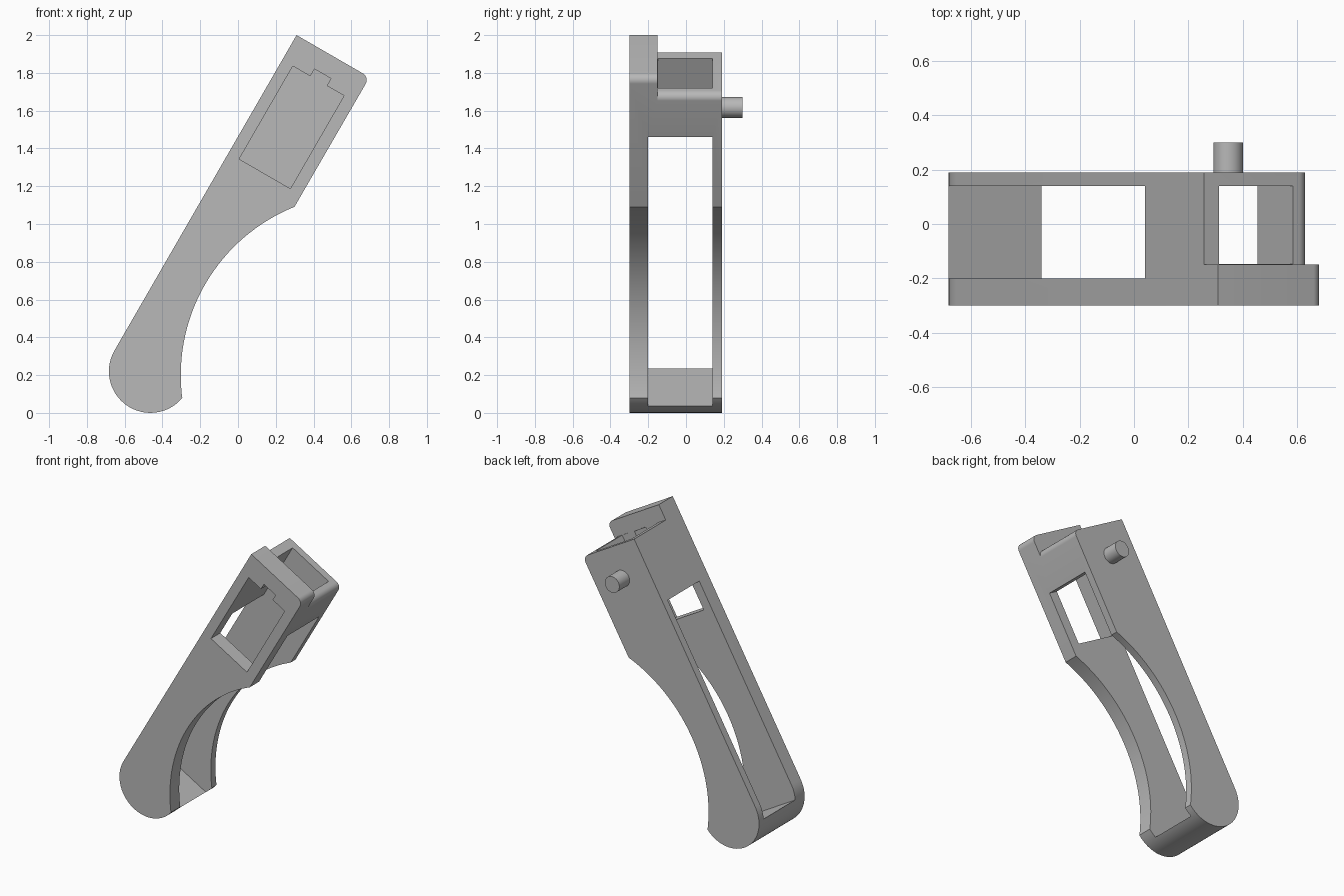
import bpy, bmesh, math

if "Cube" in bpy.data.objects:
    bpy.data.objects.remove(bpy.data.objects["Cube"], do_unlink=True)

grey = bpy.data.materials.new("plain grey")
grey.use_nodes = True
COLOUR = (0.48, 0.48, 0.48, 1)
grey.diffuse_color = COLOUR
grey.node_tree.nodes["Principled BSDF"].inputs["Base Color"].default_value = COLOUR

WIDTH, ROUND, STEP = 0.446, 0.04, -0.105
C, S = math.cos(math.radians(30)), 0.5


def tilt(u, v):
    """Point u along and v across the leaning handle, from its top corner."""
    return (0.31 + S * u + C * v, 2 + C * u - S * v)


def arc(centre, r, start, end, n):
    angles = [math.radians(start + (end - start) * i / n) for i in range(n + 1)]
    return [(centre[0] + r * math.cos(a), centre[1] + r * math.sin(a)) for a in angles]


def prism(name, outline, y0, y1):
    """Extrude an x-z outline from y0 to y1."""
    bm = bmesh.new()
    face = bm.faces.new([bm.verts.new((x, y0, z)) for x, z in outline])
    new = bmesh.ops.extrude_face_region(bm, geom=[face])["geom"]
    bmesh.ops.translate(bm, vec=(0, y1 - y0, 0),
                        verts=[g for g in new if isinstance(g, bmesh.types.BMVert)])
    bmesh.ops.recalc_face_normals(bm, faces=bm.faces)
    mesh = bpy.data.meshes.new(name)
    bm.to_mesh(mesh)
    bm.free()
    mesh.materials.append(grey)
    obj = bpy.data.objects.new(name, mesh)
    bpy.context.collection.objects.link(obj)
    return obj


def activate(obj):
    bpy.ops.object.select_all(action="DESELECT")
    obj.select_set(True)
    bpy.context.view_layer.objects.active = obj


def corner(top):
    """Rounded far corner of a top edge at height `top` along the handle."""
    return arc(tilt(top - ROUND, WIDTH - ROUND), ROUND, 60, -30, 8)


def cut(body, name, outline, y0, y1):
    cutter = prism(name, outline, y0, y1)
    cutter.hide_render = True
    mod = body.modifiers.new(name, "BOOLEAN")
    mod.operation, mod.solver, mod.object = "DIFFERENCE", "EXACT", cutter
    activate(body)
    bpy.ops.object.modifier_apply(modifier=name)
    bpy.data.objects.remove(cutter, do_unlink=True)


# Handle: square head, concave grip and round foot
outline = [tilt(0, 0)] + corner(0)
outline += arc((0.657, 0.2), 0.96, 111.9, 186, 32)
outline += arc(tilt(-1.928, 0.22), 0.22, -40, -210, 32)
handle = prism("handle", outline, -0.30, 0.19)

# Lower top behind the front plate
step = [tilt(STEP, -0.1)] + corner(STEP)
step += [tilt(STEP - ROUND, 0.6), tilt(0.1, 0.6), tilt(0.1, -0.1)]
cut(handle, "step_cutter", step, -0.15, 0.4)

# Long slot through the handle, reaching higher on the grip side
slot = [(-2.025, -0.1), (-0.54, -0.1), (-0.54, 0.2), (-0.366, 0.2), (-0.366, 0.6), (-2.025, 0.6)]
cut(handle, "slot_cutter", [tilt(*p) for p in slot], -0.20, 0.14)

# Pocket open at the top
L, R = 0.065, 0.378
pocket = [(-0.72, L), (-0.02, L), (-0.02, R), (-0.72, R)]
cut(handle, "pocket_cutter", [tilt(*p) for p in pocket], -0.148, 0.14)

# Notched window in the front plate
window = [(-0.72, L), (-0.152, L), (-0.152, 0.172), (-0.108, 0.172),
          (-0.108, 0.273), (-0.152, 0.273), (-0.152, R), (-0.72, R)]
cut(handle, "window_cutter", [tilt(*p) for p in window], -0.4, 0.0)

# Pivot peg on the back
peg = prism("pivot_peg", arc((0.347, 1.617), 0.055, 0, 348.75, 31), 0.17, 0.30)

for obj in (handle, peg):
    activate(obj)
    bpy.ops.object.shade_smooth_by_angle(angle=math.radians(25))
